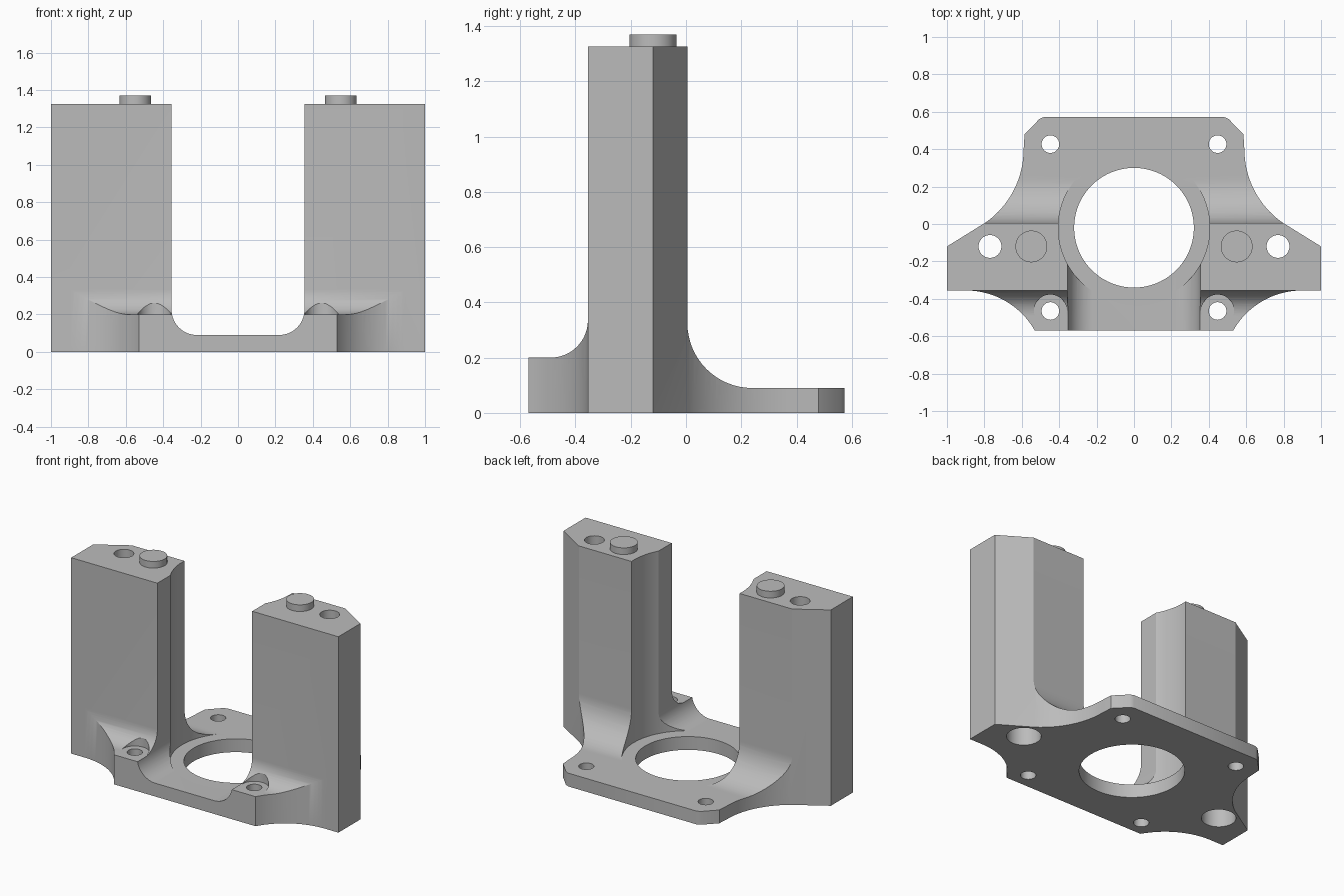
import bpy, bmesh, math
from mathutils import Vector

if "Cube" in bpy.data.objects:
    bpy.data.objects.remove(bpy.data.objects["Cube"])

grey = bpy.data.materials.new("grey")
grey.diffuse_color = (0.5, 0.5, 0.5, 1)
grey.use_nodes = True
grey.node_tree.nodes["Principled BSDF"].inputs["Base Color"].default_value = grey.diffuse_color


def arc(cx, cy, r, a0, a1, n=16):
    """Points on a circle, angles in degrees."""
    return [(cx + r * math.cos(math.radians(a0 + (a1 - a0) * i / n)),
             cy + r * math.sin(math.radians(a0 + (a1 - a0) * i / n))) for i in range(n + 1)]


def prism(name, pts, axis, lo, hi):
    """Extrude a 2D profile along an axis: x takes (y, z), y takes (x, z), z takes (x, y)."""
    put = {"x": lambda p, d: (d, p[0], p[1]),
           "y": lambda p, d: (p[0], d, p[1]),
           "z": lambda p, d: (p[0], p[1], d)}[axis]
    bm = bmesh.new()
    face = bm.faces.new([bm.verts.new(put(p, lo)) for p in pts])
    new = bmesh.ops.extrude_face_region(bm, geom=[face])["geom"]
    verts = [v for v in new if isinstance(v, bmesh.types.BMVert)]
    bmesh.ops.translate(bm, verts=verts, vec=Vector(put((0, 0), hi - lo)))
    bmesh.ops.recalc_face_normals(bm, faces=bm.faces)
    mesh = bpy.data.meshes.new(name)
    bm.to_mesh(mesh)
    bm.free()
    mesh.materials.append(grey)
    ob = bpy.data.objects.new(name, mesh)
    bpy.context.collection.objects.link(ob)
    return ob


def cylinder(name, x, y, r, lo, hi, n=48):
    return prism(name, arc(x, y, r, 0, 360, n)[:-1], "z", lo, hi)


def combine(target, tool, op="DIFFERENCE"):
    mod = target.modifiers.new("cut", "BOOLEAN")
    mod.operation, mod.object, mod.solver = op, tool, "EXACT"
    bpy.context.view_layer.objects.active = target
    bpy.ops.object.modifier_apply(modifier=mod.name)
    bpy.data.objects.remove(tool)


def smooth(ob):
    bpy.ops.object.select_all(action="DESELECT")
    ob.select_set(True)
    bpy.context.view_layer.objects.active = ob
    bpy.ops.object.shade_smooth_by_angle(angle=math.radians(25))


# Side profile: front ledge, tall posts, rear plate with its fillets
side = ([(-0.7, 0), (-0.7, 0.2)] + arc(-0.49, 0.335, 0.135, -90, 0)
        + [(-0.355, 1.325), (0.005, 1.325)] + arc(0.24, 0.325, 0.235, 180, 270)
        + [(0.7, 0.09), (0.7, 0)])
bracket = prism("bracket", side, "x", -1.2, 1.2)

# Footprint with chamfered rear corners and scooped flanks
half = ([(0.48, 0.573), (0.505, 0.562), (0.585, 0.48)] + arc(1.07, 0.4, 0.48, 180, 234.3)
        + [(1, -0.12), (1, -0.355)] + arc(0.9, -0.781, 0.426, 90, 150.3) + [(0.53, -0.57)])
foot = half + [(-x, y) for x, y in reversed(half)]
combine(bracket, prism("footprint", foot, "z", -0.1, 1.5), "INTERSECT")

# Rounded channel between the posts
channel = ([(-0.355, 1.5)] + arc(-0.22, 0.225, 0.135, 180, 270)
           + arc(0.22, 0.225, 0.135, 270, 360) + [(0.355, 1.5)])
combine(bracket, prism("channel", channel, "y", -0.8, -0.02))

# Round clearance and central bore
combine(bracket, cylinder("clearance", 0, -0.02, 0.405, 0.09, 1.5, 96))
combine(bracket, cylinder("bore", 0, -0.02, 0.32, -0.1, 0.5, 96))

for s in (-1, 1):
    # Screw holes in the plate, with a screw head recess at the front
    combine(bracket, cylinder("rear_hole", s * 0.447, 0.427, 0.047, -0.1, 0.5))
    combine(bracket, cylinder("front_recess", s * 0.447, -0.465, 0.088, 0.2, 0.5))
    combine(bracket, cylinder("front_hole", s * 0.447, -0.465, 0.047, -0.1, 0.5))
    # Long hole through the post, wider at the bottom
    combine(bracket, cylinder("post_hole", s * 0.77, -0.12, 0.061, -0.1, 1.5))
    combine(bracket, cylinder("post_recess", s * 0.77, -0.12, 0.105, -0.1, 0.3))
    # Locating peg on top of the post
    smooth(cylinder("peg_left" if s < 0 else "peg_right", s * 0.549, -0.12, 0.085, 1.315, 1.37))

smooth(bracket)
